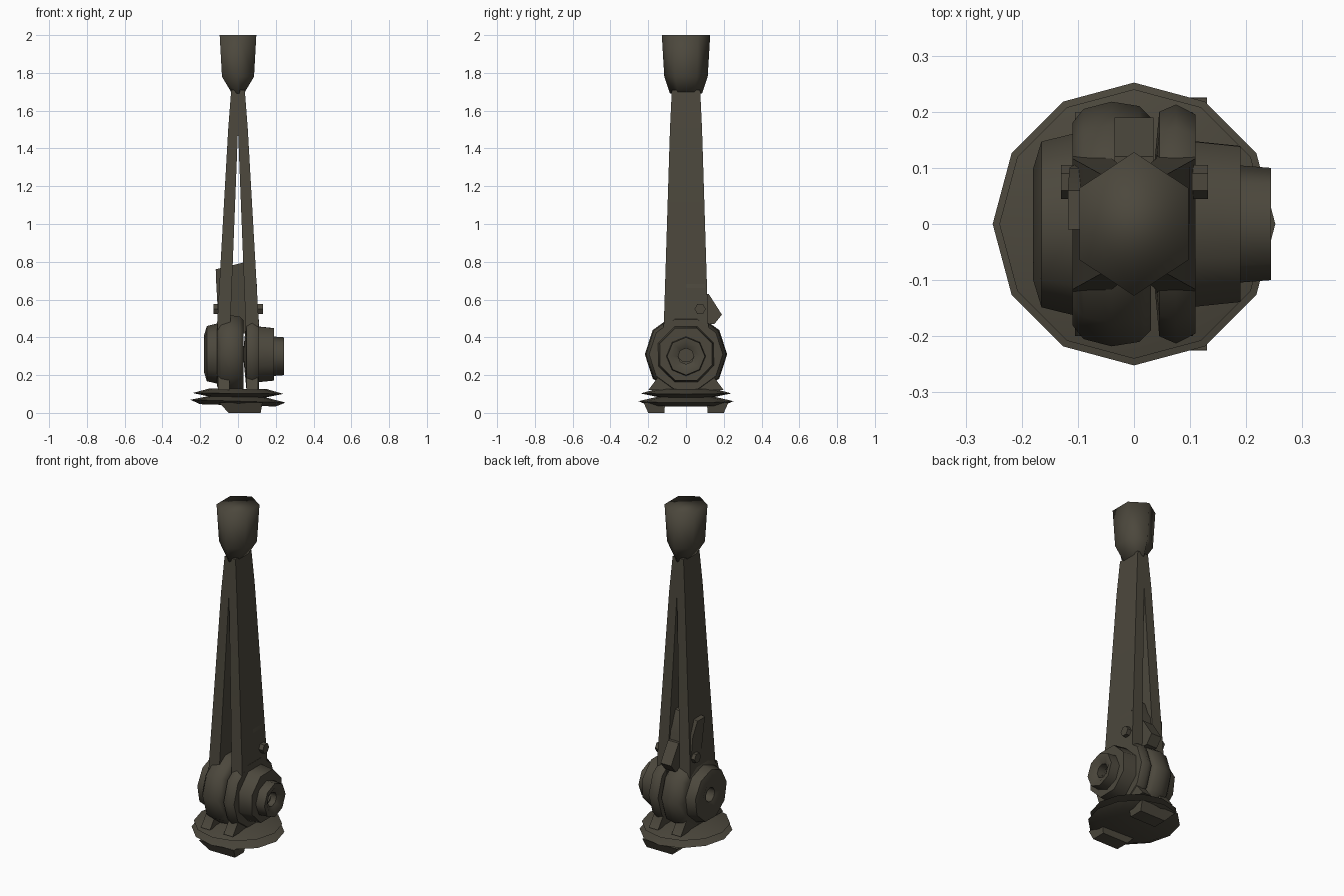
import bpy
import math
from mathutils import Vector, Matrix

cube = bpy.data.objects.get("Cube")
if cube:
    bpy.data.objects.remove(cube, do_unlink=True)

olive = bpy.data.materials.new("dark olive metal")
olive.use_nodes = True
tone = (0.072, 0.064, 0.046, 1)
olive.diffuse_color = tone
olive.node_tree.nodes["Principled BSDF"].inputs["Base Color"].default_value = tone


def finish(name, rings, closed=False, angle=50):
    """Skin a stack of equal point rings; cap the ends unless closed."""
    n, m = len(rings[0]), len(rings)
    verts = [p for ring in rings for p in ring]
    faces = []
    for i in range(m if closed else m - 1):
        a, b = i * n, ((i + 1) % m) * n
        for j in range(n):
            k = (j + 1) % n
            faces.append((a + j, a + k, b + k, b + j))
    if not closed:
        faces.append(tuple(reversed(range(n))))
        faces.append(tuple(range((m - 1) * n, m * n)))
    mesh = bpy.data.meshes.new(name)
    mesh.from_pydata(verts, [], faces)
    mesh.materials.append(olive)
    obj = bpy.data.objects.new(name, mesh)
    bpy.context.collection.objects.link(obj)
    bpy.ops.object.select_all(action='DESELECT')
    obj.select_set(True)
    bpy.context.view_layer.objects.active = obj
    bpy.ops.object.mode_set(mode='EDIT')
    bpy.ops.mesh.select_all(action='SELECT')
    bpy.ops.mesh.normals_make_consistent(inside=False)
    bpy.ops.object.mode_set(mode='OBJECT')
    bpy.ops.object.shade_smooth_by_angle(angle=math.radians(angle))
    return obj


def ellipse(rx, ry, z, sides, cx=0):
    """Horizontal ring with a corner on the y axis."""
    turn = 2 * math.pi / sides
    return [(cx + rx * math.sin(i * turn), ry * math.cos(i * turn), z)
            for i in range(sides)]


def wheel(name, profile, sides, centre=(0, 0.31), closed=True, spin=0.0):
    """Turn an (x, radius) profile about an axis parallel to x."""
    cy, cz = centre
    turn = 2 * math.pi / sides
    rings = [[(x, cy + r * math.cos(i * turn + spin), cz + r * math.sin(i * turn + spin))
              for i in range(sides)] for x, r in profile]
    return finish(name, rings, closed)


def rect(x0, x1, y0, y1, z):
    return [(x0, y0, z), (x1, y0, z), (x1, y1, z), (x0, y1, z)]


# Six-sided head on top
head = [(0.036, 0.085, 1.69), (0.098, 0.115, 1.78), (0.112, 0.128, 2.0)]
finish("head", [ellipse(rx, ry, z, 6) for rx, ry, z in head], angle=180)

# Two tapered legs that join under the head
leg = [(0.045, 0.105, 0.12, 0.20), (0.045, 0.105, 0.2, 0.14),
       (0.04, 0.11, 0.48, 0.117), (0, 0.052, 1.5, 0.085), (0, 0.036, 1.71, 0.075)]
for side, label in ((1, "left_leg"), (-1, "right_leg")):
    finish(label, [rect(side * a, side * b, -y, y, z) for a, b, z, y in leg])

# Pivot housing: a row of pierced wheels along x
HOLE = 0.042
wheel("main_wheel", [(-0.11, HOLE), (-0.11, 0.18), (-0.09, 0.205), (-0.04, 0.218),
                     (0.01, 0.21), (0.03, 0.19), (0.03, HOLE)], 10)
wheel("second_wheel", [(0.03, HOLE), (0.045, 0.2), (0.075, 0.213),
                       (0.11, 0.195), (0.11, HOLE)], 10)
wheel("right_side_wheel", [(-0.105, HOLE), (-0.105, 0.165), (-0.165, 0.15),
                           (-0.18, 0.1), (-0.16, HOLE)], 9, spin=0.2)
wheel("left_side_wheel", [(0.1, HOLE), (0.1, 0.16), (0.19, 0.15),
                          (0.19, HOLE)], 8, spin=0.4)
wheel("hub", [(0.18, HOLE), (0.18, 0.105), (0.244, 0.1),
              (0.244, 0.075), (0.225, HOLE)], 8, (0, 0.3))

# Pin through the legs
wheel("cross_pin", [(-0.13, 0.03), (0.132, 0.03)], 6, (0.075, 0.55), closed=False)

# Leaning lever between the legs, and the catch behind it
finish("lever", [rect(-0.10, 0.095, 0.02, 0.11, 0.42),
                 rect(-0.115, 0.1, 0.0, 0.10, 0.68),
                 [(-0.118, -0.01, 0.76), (0.045, -0.01, 0.80),
                  (0.045, 0.06, 0.80), (-0.118, 0.06, 0.76)]])
finish("catch", [rect(-0.035, 0.035, 0.06, 0.15, 0.47),
                 rect(-0.035, 0.035, 0.09, 0.19, 0.52),
                 rect(-0.035, 0.035, 0.08, 0.12, 0.63)])

# Stacked base plates with thin, slightly tilted rims
def plate(name, levels, tilt):
    obj = finish(name, [ellipse(r, r, z, 12) for r, z in levels], angle=60)
    mid = Vector((0, 0, levels[1][1]))
    obj.data.transform(Matrix.Translation(mid) @ Matrix.Rotation(tilt, 4, 'Y')
                       @ Matrix.Translation(-mid))


plate("upper_plate", [(0.12, 0.078), (0.24, 0.103), (0.15, 0.128)], 0.01)
plate("lower_plate", [(0.2, 0.04), (0.252, 0.062), (0.13, 0.09)], 0.03)

# Feet under the front and back of the base
for side, label in ((-1, "front_foot"), (1, "back_foot")):
    finish(label, [rect(-0.05, 0.12, side * 0.115, side * 0.2, 0),
                   rect(-0.1, 0.13, side * 0.11, side * 0.225, 0.055)])
